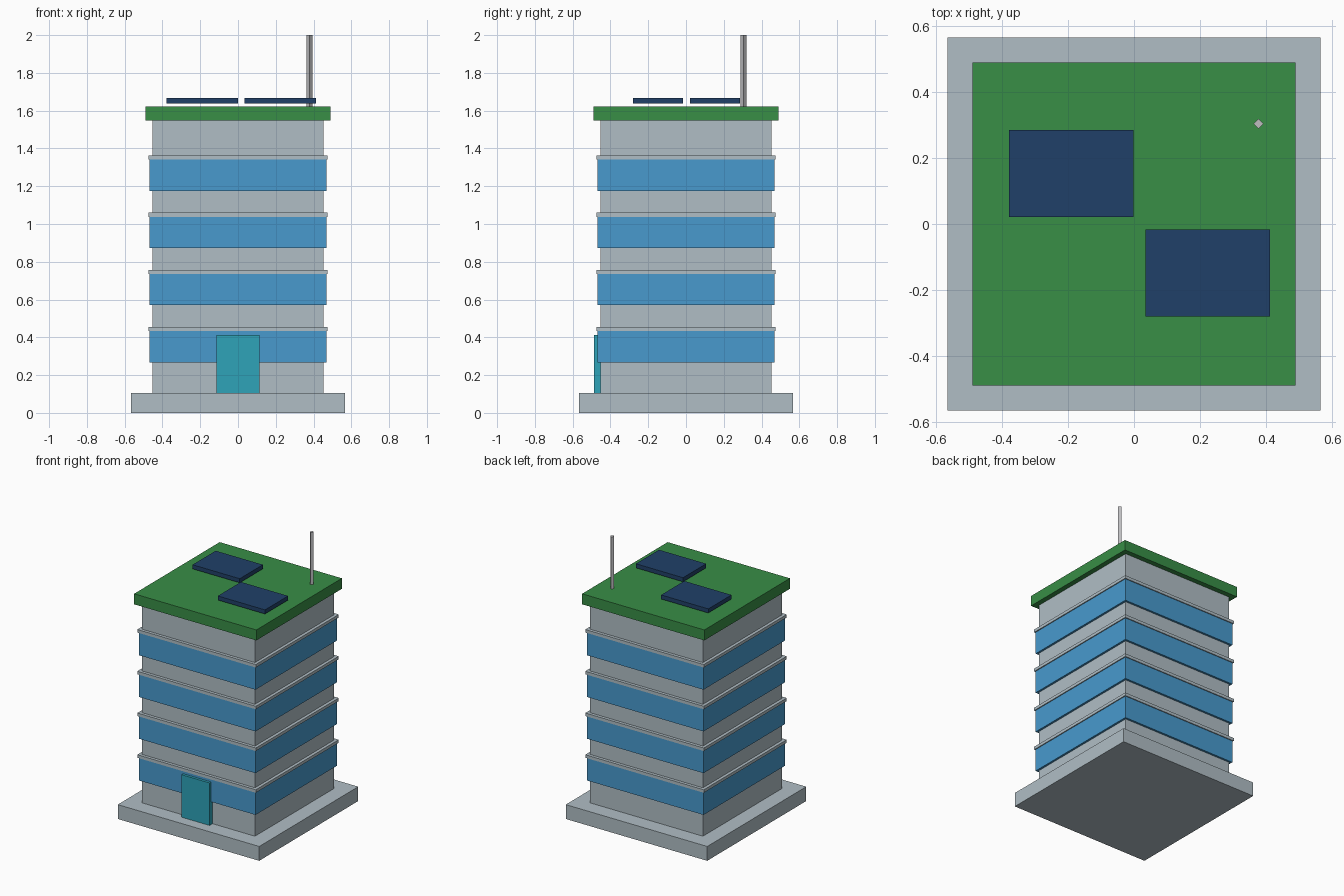
import bpy

if "Cube" in bpy.data.objects:
    bpy.data.objects.remove(bpy.data.objects["Cube"])


def material(name, r, g, b):
    """Flat colour from 0-255 screen values."""
    def linear(c):
        c /= 255
        return c / 12.92 if c <= 0.04045 else ((c + 0.055) / 1.055) ** 2.4
    m = bpy.data.materials.new(name)
    m.diffuse_color = (linear(r), linear(g), linear(b), 1)
    m.use_nodes = True
    m.node_tree.nodes["Principled BSDF"].inputs["Base Color"].default_value = m.diffuse_color
    return m


concrete = material("concrete", 176, 190, 197)
glass = material("blue_glass", 72, 154, 206)
roof_green = material("roof_green", 56, 142, 70)
navy = material("panel_navy", 32, 64, 104)
teal = material("door_teal", 46, 163, 184)
metal = material("antenna_grey", 189, 189, 192)


def box(name, mat, x, y, z):
    """Box from (min, max) ranges on each axis."""
    ranges = (x, y, z)
    bpy.ops.mesh.primitive_cube_add(size=1, location=[(a + b) / 2 for a, b in ranges])
    ob = bpy.context.object
    ob.name = name
    for v in ob.data.vertices:
        v.co = [c * (b - a) for c, (a, b) in zip(v.co, ranges)]
    ob.data.materials.append(mat)
    return ob


def slab(name, mat, half, z0, z1):
    """Centred square slab."""
    return box(name, mat, (-half, half), (-half, half), (z0, z1))


# Plinth, tower and overhanging green roof
slab("plinth", concrete, 0.567, 0, 0.104)
slab("tower", concrete, 0.453, 0.104, 1.547)
slab("green_roof", roof_green, 0.49, 1.547, 1.623)

# Window bands with a thin ledge above each
for i in range(4):
    z = 0.268 + 0.3025 * i
    slab(f"window_band_{i + 1}", glass, 0.468, z, z + 0.165)
    slab(f"ledge_{i + 1}", concrete, 0.475, z + 0.165, z + 0.187)

# Entrance door
box("door", teal, (-0.113, 0.113), (-0.487, -0.45), (0.104, 0.412))

# Solar panels raised just above the roof
box("solar_panel_back", navy, (-0.379, -0.001), (0.021, 0.286), (1.638, 1.668))
box("solar_panel_front", navy, (0.035, 0.413), (-0.281, -0.016), (1.638, 1.668))

# Four-sided antenna, corners facing the axes
bpy.ops.mesh.primitive_cylinder_add(vertices=4, radius=0.0152, depth=0.377,
                                    location=(0.378, 0.304, 1.8115))
antenna = bpy.context.object
antenna.name = "antenna"
antenna.data.materials.append(metal)
